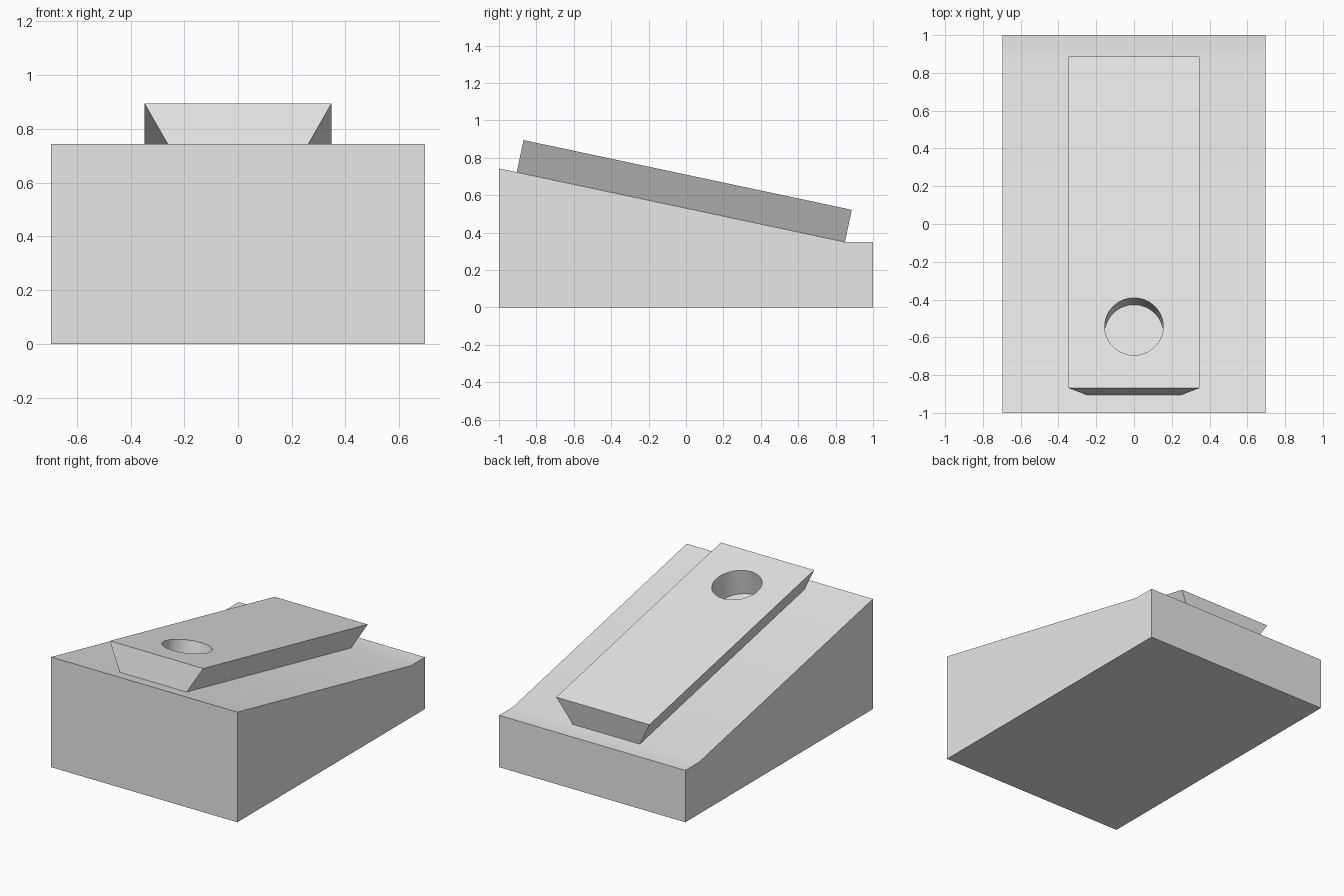
import bpy, bmesh
from math import atan2, radians
from mathutils import Matrix

cube = bpy.data.objects.get("Cube")
if cube:
    bpy.data.objects.remove(cube, do_unlink=True)

# Main dimensions
HALF_WIDTH, HALF_LENGTH = 0.695, 1.0
HIGH, LOW, STEP_Y = 0.743, 0.35, 0.85
SLOPE = atan2(HIGH - LOW, STEP_Y + HALF_LENGTH)
RAIL_HALF, RAIL_HEIGHT = 0.897, 0.175

grey = bpy.data.materials.new("light_grey")
grey.use_nodes = True
grey.diffuse_color = (0.8, 0.8, 0.8, 1)
grey.node_tree.nodes["Principled BSDF"].inputs["Base Color"].default_value = grey.diffuse_color


def add_object(name, bm, matrix=Matrix()):
    bmesh.ops.recalc_face_normals(bm, faces=bm.faces)
    mesh = bpy.data.meshes.new(name)
    bm.to_mesh(mesh)
    bm.free()
    obj = bpy.data.objects.new(name, mesh)
    obj.matrix_world = matrix
    mesh.materials.append(grey)
    bpy.context.collection.objects.link(obj)
    return obj


def extrude_profile(points, vector):
    bm = bmesh.new()
    face = bm.faces.new([bm.verts.new(p) for p in points])
    moved = bmesh.ops.extrude_face_region(bm, geom=[face], use_keep_orig=True)["geom"]
    verts = [v for v in moved if isinstance(v, bmesh.types.BMVert)]
    bmesh.ops.translate(bm, verts=verts, vec=vector)
    return bm


def activate(obj):
    bpy.ops.object.select_all(action="DESELECT")
    obj.select_set(True)
    bpy.context.view_layer.objects.active = obj


# Wedge base: side profile with a sloping top and a short level step at the back
side = [(-HALF_LENGTH, 0), (HALF_LENGTH, 0), (HALF_LENGTH, LOW), (STEP_Y, LOW), (-HALF_LENGTH, HIGH)]
base = add_object("wedge_base", extrude_profile([(-HALF_WIDTH, y, z) for y, z in side],
                                                (2 * HALF_WIDTH, 0, 0)))

# Dovetail rail: trapezoid section lying on the slope
on_slope = Matrix.Translation((0, -0.0275, 0.537)) @ Matrix.Rotation(-SLOPE, 4, "X")
section = [(-0.25, 0), (0.25, 0), (0.348, RAIL_HEIGHT), (-0.348, RAIL_HEIGHT)]
rail = add_object("dovetail_rail", extrude_profile([(x, -RAIL_HALF, z) for x, z in section],
                                                   (0, 2 * RAIL_HALF, 0)), on_slope)

# Round hole through the rail, stopping at the base
bm = bmesh.new()
bmesh.ops.create_cone(bm, cap_ends=True, segments=64, radius1=0.155, radius2=0.155, depth=1)
cutter = add_object("hole_cutter", bm, on_slope @ Matrix.Translation((0, -0.564, 0)))
cutter.hide_render = True
cut = rail.modifiers.new("hole", "BOOLEAN")
cut.operation = "DIFFERENCE"
cut.solver = "EXACT"
cut.object = cutter
activate(rail)
bpy.ops.object.modifier_apply(modifier=cut.name)
bpy.data.objects.remove(cutter, do_unlink=True)

for obj in (base, rail):
    activate(obj)
    bpy.ops.object.shade_smooth_by_angle(angle=radians(30))
